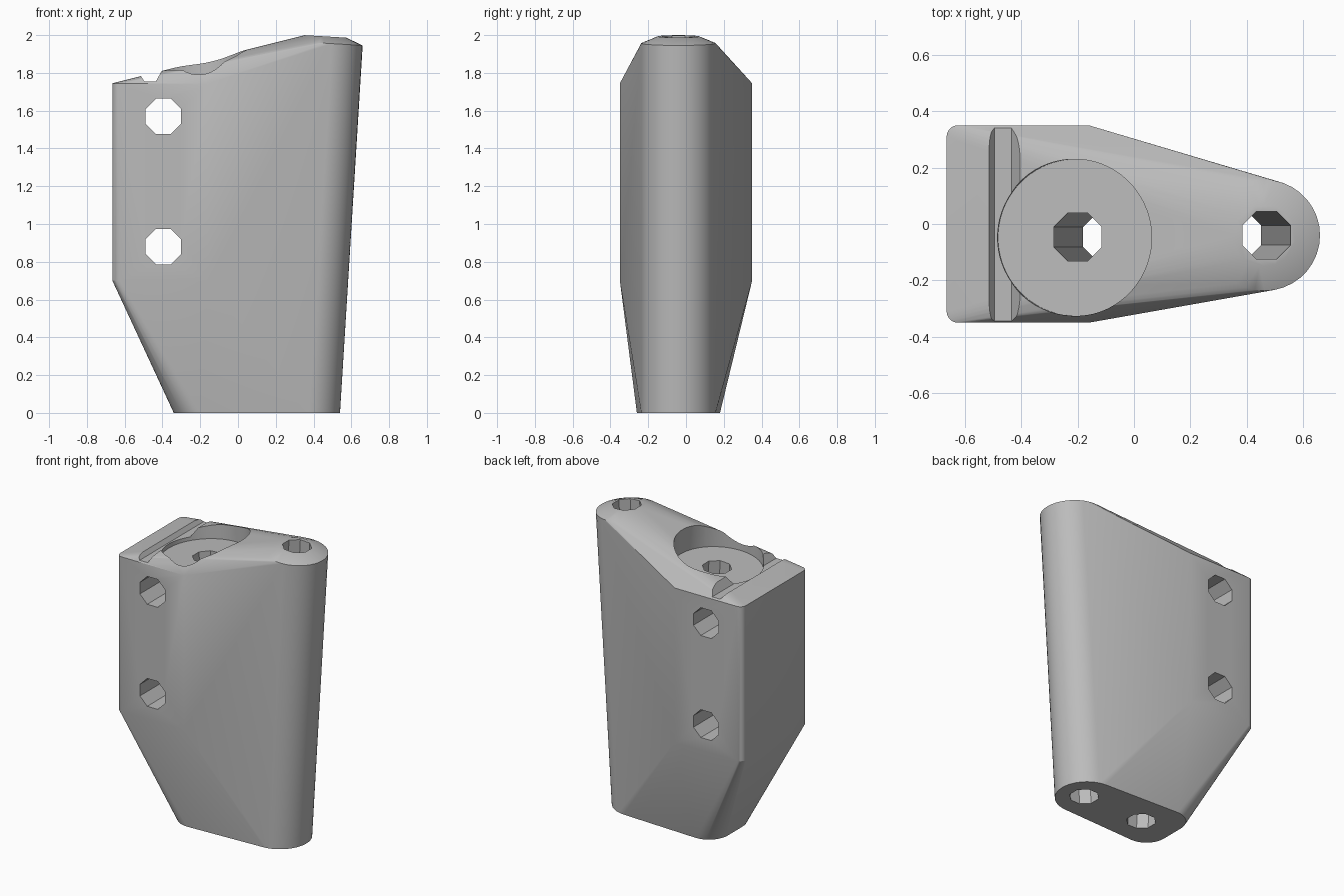
import bpy, bmesh
from math import pi, cos, sin, radians
from mathutils import Vector, Matrix

cube = bpy.data.objects.get("Cube")
if cube:
    bpy.data.objects.remove(cube, do_unlink=True)

grey = bpy.data.materials.new("plain grey")
grey.use_nodes = True
colour = (0.5, 0.5, 0.5, 1)
grey.diffuse_color = colour
grey.node_tree.nodes["Principled BSDF"].inputs["Base Color"].default_value = colour

AXIS_Y = -0.04   # shared centre line of the two long bores
TILT = -0.06     # how far the bores lean in x per unit of height


def make_object(name, bm):
    bmesh.ops.recalc_face_normals(bm, faces=bm.faces)
    mesh = bpy.data.meshes.new(name)
    bm.to_mesh(mesh)
    bm.free()
    mesh.materials.append(grey)
    obj = bpy.data.objects.new(name, mesh)
    bpy.context.collection.objects.link(obj)
    return obj


def arc(x, y, z, r, start, end, steps, lean=0):
    """Points on an arc, tipped along x by the lean."""
    angles = [radians(start + (end - start) * i / steps) for i in range(steps + 1)]
    return [Vector((x + r * cos(a), y + r * sin(a), z + lean * r * cos(a))) for a in angles]


def rod(name, a, b, r, sides):
    """Cylinder between two points, with flats facing the main axes."""
    a, b = Vector(a), Vector(b)
    bm = bmesh.new()
    turn = (b - a).to_track_quat('Z', 'Y').to_matrix().to_4x4()
    bmesh.ops.create_cone(bm, cap_ends=True, segments=sides, radius1=r, radius2=r,
                          depth=(b - a).length,
                          matrix=Matrix.Translation((a + b) / 2) @ turn
                          @ Matrix.Rotation(pi / sides, 4, 'Z'))
    return make_object(name, bm)


# Body: hull around the foot, the square back block and the leaning round post
points = []
for side in (1, -1):
    points += arc(-0.20, AXIS_Y + side * 0.08, 0, 0.14, 90 * side, 180 * side, 10)
    for z in (0.7, 1.745):
        points += arc(-0.625, side * 0.31, z, 0.04, 90 * side, 180 * side, 5)
        points.append(Vector((-0.16, side * 0.35, z)))
points += arc(0.343, AXIS_Y, 0, 0.197, -110, 110, 36)
points += arc(0.463, AXIS_Y, 1.957, 0.197, 0, 350, 35, TILT)
points += arc(0.463, AXIS_Y, 1.993, 0.11, 0, 350, 35, TILT)

bm = bmesh.new()
for p in points:
    bm.verts.new(p)
hull = bmesh.ops.convex_hull(bm, input=bm.verts)
spare = [v for v in bm.verts if not v.link_faces]
bmesh.ops.delete(bm, geom=spare, context='VERTS')
bmesh.ops.dissolve_limit(bm, angle_limit=0.002, verts=bm.verts, edges=bm.edges)
body = make_object("bracket_body", bm)

# Cutters: round seat, two leaning bores, two cross holes
bore_r = 0.092
cutters = [
    rod("seat_cutter", (-0.205, -0.048, 1.745), (-0.235, -0.048, 2.245), 0.278, 64),
    rod("seat_bore_cutter", (-0.083, -0.046, -0.2), (-0.215, -0.046, 2.0), bore_r, 8),
    rod("post_bore_cutter", (0.355, AXIS_Y, -0.2), (0.481, AXIS_Y, 2.2), bore_r, 8),
]
for z in (0.88, 1.57):
    cutters.append(rod("cross_hole_cutter", (-0.395, -0.6, z), (-0.395, 0.6, z), 0.102, 8))

# Cutter: tapered groove across the top
bm = bmesh.new()
profile = [(-0.495, 1.755), (-0.435, 1.755), (-0.37, 1.87), (-0.575, 1.87)]
face = bm.faces.new([bm.verts.new((x, -0.5, z)) for x, z in profile])
out = bmesh.ops.extrude_face_region(bm, geom=[face])
bmesh.ops.translate(bm, vec=(0, 1, 0),
                    verts=[v for v in out["geom"] if isinstance(v, bmesh.types.BMVert)])
cutters.append(make_object("groove_cutter", bm))

for cutter in cutters:
    cut = body.modifiers.new(cutter.name, 'BOOLEAN')
    cut.operation = 'DIFFERENCE'
    cut.solver = 'EXACT'
    cut.object = cutter

# Apply the cuts, then drop the cutters
bpy.context.view_layer.update()
cut_mesh = bpy.data.meshes.new_from_object(
    body.evaluated_get(bpy.context.evaluated_depsgraph_get()))
body.modifiers.clear()
body.data = cut_mesh
for cutter in cutters:
    bpy.data.objects.remove(cutter, do_unlink=True)

bpy.ops.object.select_all(action='DESELECT')
body.select_set(True)
bpy.context.view_layer.objects.active = body
bpy.ops.object.shade_smooth_by_angle(angle=radians(25))
